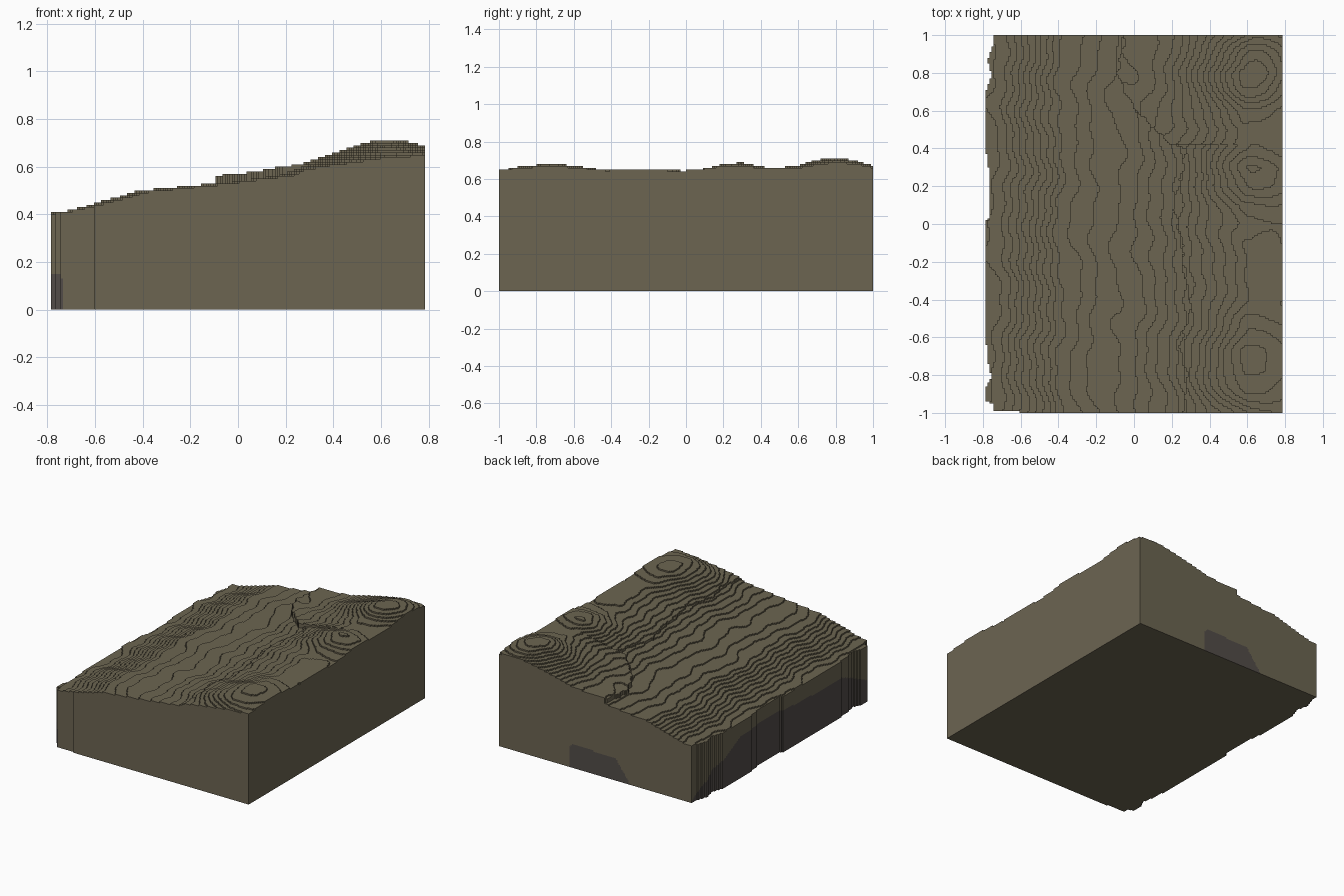
import bpy
import math

if "Cube" in bpy.data.objects:
    bpy.data.objects.remove(bpy.data.objects["Cube"])

CELL = 0.01            # plan size of one terrain cell
STEP = 0.01            # height of one terrace
NX, NY = 157, 200


def lerp(points, t):
    """Piecewise linear curve through (t, value) points."""
    if t <= points[0][0]:
        return points[0][1]
    for (a, va), (b, vb) in zip(points, points[1:]):
        if t <= b:
            return va + (vb - va) * (t - a) / (b - a)
    return points[-1][1]


# general slope, crest heights, cliff line and ragged left edge
SLOPE = [(-.79, .40), (-.70, .41), (-.60, .437), (-.40, .495), (-.20, .517),
         (0, .532), (.2, .56), (.4, .60), (.6, .635), (.78, .64)]
CREST = [(-1, .64), (-.9, .665), (-.78, .68), (-.66, .678), (-.45, .65),
         (0, .643), (.1, .655), (.2, .68), (.3, .688), (.4, .67), (.5, .66),
         (.6, .67), (.7, .70), (.8, .716), (.9, .70), (1, .67)]
CLIFF = [(-1, .26), (-.8, .28), (-.65, .24), (-.45, .30), (0, .23), (.1, .21),
         (.3, .26), (.4, .27), (.43, .18), (.5, .11), (.6, .01), (.7, -.05),
         (.8, -.09), (.9, -.07), (1, -.06)]
EDGE = [(-1, -.74), (-.95, -.75), (-.94, -.79), (-.88, -.79), (-.81, -.755),
        (-.74, -.77), (-.66, -.77), (-.61, -.79), (0, -.79), (.04, -.765),
        (.25, -.762), (.4, -.785), (.68, -.79), (.79, -.755), (.87, -.775),
        (.95, -.745), (1, -.74)]
# top of the dark rock on the left and back faces
ROCK_LEFT = [(-1, .12), (-.9, .17), (-.65, .28), (-.4, .28), (0, .30),
             (.5, .30), (.9, .10), (1, 0)]
ROCK_BACK = [(-.26, 0), (-.14, .16), (.20, .17), (.225, .15), (.23, 0)]


def height(x, y):
    wob = .012 * math.sin(9 * y + 2) + .008 * math.sin(31 * y + 7 * x)
    z = lerp(SLOPE, x + wob * 1.5)
    c = lerp(CLIFF, y) + .006 * math.sin(70 * y)
    if x > c:
        z += (.037 if y > .42 else .012) * max(0, min(1, (.62 - x) / (.62 - c)))
    spread = .28 if x < .62 else .24
    z += (lerp(CREST, y) - .636) * math.exp(-((x - .62) / spread) ** 2)
    return z + .003 * math.sin(13 * x + 5 * y) * math.sin(11 * y - 4 * x)


def centre(i, j):
    return (i + .5 - NX / 2) * CELL, (j + .5 - NY / 2) * CELL


# terrace level of each cell, 0 outside the block
level = {}
for i in range(NX):
    for j in range(NY):
        x, y = centre(i, j)
        outside = x < lerp(EDGE, y) or (j == 0 and x < -.60)
        if not outside:
            level[i, j] = round(height(x, y) / STEP)

verts, index, faces, mats = [], {}, [], []


def vert(i, j, k):
    if (i, j, k) not in index:
        index[i, j, k] = len(verts)
        verts.append(((i - NX / 2) * CELL, (j - NY / 2) * CELL, k * STEP))
    return index[i, j, k]


def quad(corners, mat=0):
    faces.append([vert(*c) for c in corners])
    mats.append(mat)


def is_rock(x, y, z, dx, dy):
    if dy > 0 and y > .98:
        return z < lerp(ROCK_BACK, x) and -.26 < x < .23
    if x < -.73:
        return z < lerp(ROCK_LEFT, y)
    return False


for (i, j), top in level.items():
    x, y = centre(i, j)
    # terrace top and underside
    quad([(i, j, top), (i + 1, j, top), (i + 1, j + 1, top), (i, j + 1, top)])
    quad([(i, j, 0), (i, j + 1, 0), (i + 1, j + 1, 0), (i + 1, j, 0)])
    # risers and outer walls
    for dx, dy, a, b in ((0, -1, (0, 0), (1, 0)), (1, 0, (1, 0), (1, 1)),
                         (0, 1, (1, 1), (0, 1)), (-1, 0, (0, 1), (0, 0))):
        low = level.get((i + dx, j + dy), 0)
        for k in range(low, top):
            p, q = (i + a[0], j + a[1]), (i + b[0], j + b[1])
            rock = low == 0 and is_rock(x, y, (k + .5) * STEP, dx, dy)
            quad([(*p, k), (*q, k), (*q, k + 1), (*p, k + 1)], int(rock))

mesh = bpy.data.meshes.new("terrain_block")
mesh.from_pydata(verts, [], faces)
for name, col in (("olive_brown_earth", (.15, .13, .083, 1)),
                  ("dark_rock", (.085, .073, .066, 1))):
    m = bpy.data.materials.new(name)
    m.diffuse_color = col
    m.use_nodes = True
    m.node_tree.nodes["Principled BSDF"].inputs["Base Color"].default_value = m.diffuse_color
    mesh.materials.append(m)
mesh.polygons.foreach_set("material_index", mats)
mesh.update()
obj = bpy.data.objects.new("terrain_block", mesh)
bpy.context.collection.objects.link(obj)
